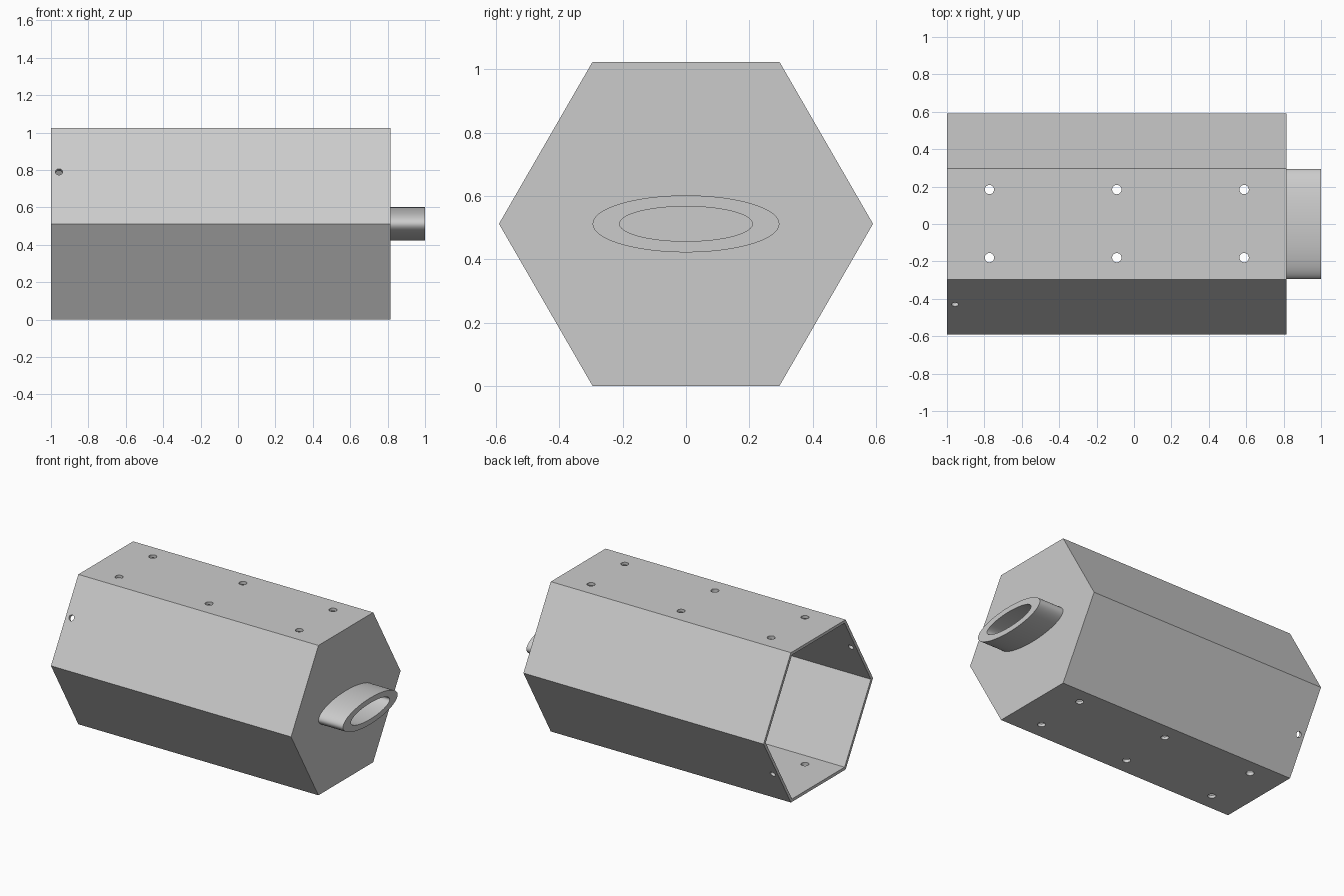
import bpy
import bmesh
from math import cos, sin, pi
from mathutils import Vector

old = bpy.data.objects.get("Cube")
if old:
    bpy.data.objects.remove(old, do_unlink=True)

MID = 0.512            # height of the long axis
OPEN_X, CAP_X, TIP_X = -1.0, 0.815, 1.0
RADIUS, WALL = 0.591, 0.02

grey = bpy.data.materials.new("plain grey")
grey.use_nodes = True
colour = (0.6, 0.6, 0.6, 1)
grey.diffuse_color = colour
grey.node_tree.nodes["Principled BSDF"].inputs["Base Color"].default_value = colour


def ring(bm, x, ry, rz, n):
    """Loop of vertices around the long axis."""
    return [bm.verts.new((x, ry * cos(2 * pi * i / n), MID + rz * sin(2 * pi * i / n)))
            for i in range(n)]


def bridge(bm, a, b):
    n = len(a)
    for i in range(n):
        j = (i + 1) % n
        bm.faces.new((a[i], a[j], b[j], b[i]))


def finish(name, bm):
    bmesh.ops.recalc_face_normals(bm, faces=bm.faces)
    mesh = bpy.data.meshes.new(name)
    bm.to_mesh(mesh)
    bm.free()
    mesh.materials.append(grey)
    obj = bpy.data.objects.new(name, mesh)
    bpy.context.collection.objects.link(obj)
    return obj


def smooth(obj):
    bpy.ops.object.select_all(action="DESELECT")
    obj.select_set(True)
    bpy.context.view_layer.objects.active = obj
    bpy.ops.object.shade_smooth_by_angle(angle=pi / 6)


# Hexagonal housing: hollow, open at one end and capped at the other
bm = bmesh.new()
inner_r = RADIUS - WALL / cos(pi / 6)
outer = [ring(bm, x, RADIUS, RADIUS, 6) for x in (OPEN_X, CAP_X)]
inner = [ring(bm, x, inner_r, inner_r, 6) for x in (OPEN_X, CAP_X - WALL)]
bridge(bm, *outer)
bridge(bm, *inner)
bridge(bm, outer[0], inner[0])
bm.faces.new(outer[1])
bm.faces.new(inner[1])
housing = finish("hexagonal_housing", bm)

# Drills: six straight down, one slanted through the axis
bm = bmesh.new()


def drill(centre, direction, radius):
    centre = Vector(centre)
    made = bmesh.ops.create_cone(bm, cap_ends=True, segments=24, radius1=radius,
                                 radius2=radius, depth=1.6)["verts"]
    turn = Vector((0, 0, 1)).rotation_difference(Vector(direction))
    for v in made:
        v.co = turn @ v.co + centre


for x in (-0.773, -0.092, 0.589):
    for y in (-0.18, 0.184):
        drill((x, y, MID), (0, 0, 1), 0.025)
drill((-0.957, 0, MID), (0, -0.43, 0.278), 0.019)
drills = finish("drill_cutter", bm)
drills.hide_render = True

cut = housing.modifiers.new("drilled holes", "BOOLEAN")
cut.operation = "DIFFERENCE"
cut.solver = "EXACT"
cut.use_self = True
cut.object = drills
bpy.ops.object.select_all(action="DESELECT")
housing.select_set(True)
bpy.context.view_layer.objects.active = housing
bpy.ops.object.modifier_apply(modifier=cut.name)
bpy.data.objects.remove(drills, do_unlink=True)
smooth(housing)

# Oval collar standing on the cap
bm = bmesh.new()
outside = [ring(bm, x, 0.295, 0.09, 96) for x in (CAP_X, TIP_X)]
inside = [ring(bm, x, 0.21, 0.055, 96) for x in (CAP_X, TIP_X)]
bridge(bm, *outside)
bridge(bm, *inside)
bridge(bm, outside[1], inside[1])
bridge(bm, outside[0], inside[0])
smooth(finish("oval_collar", bm))
